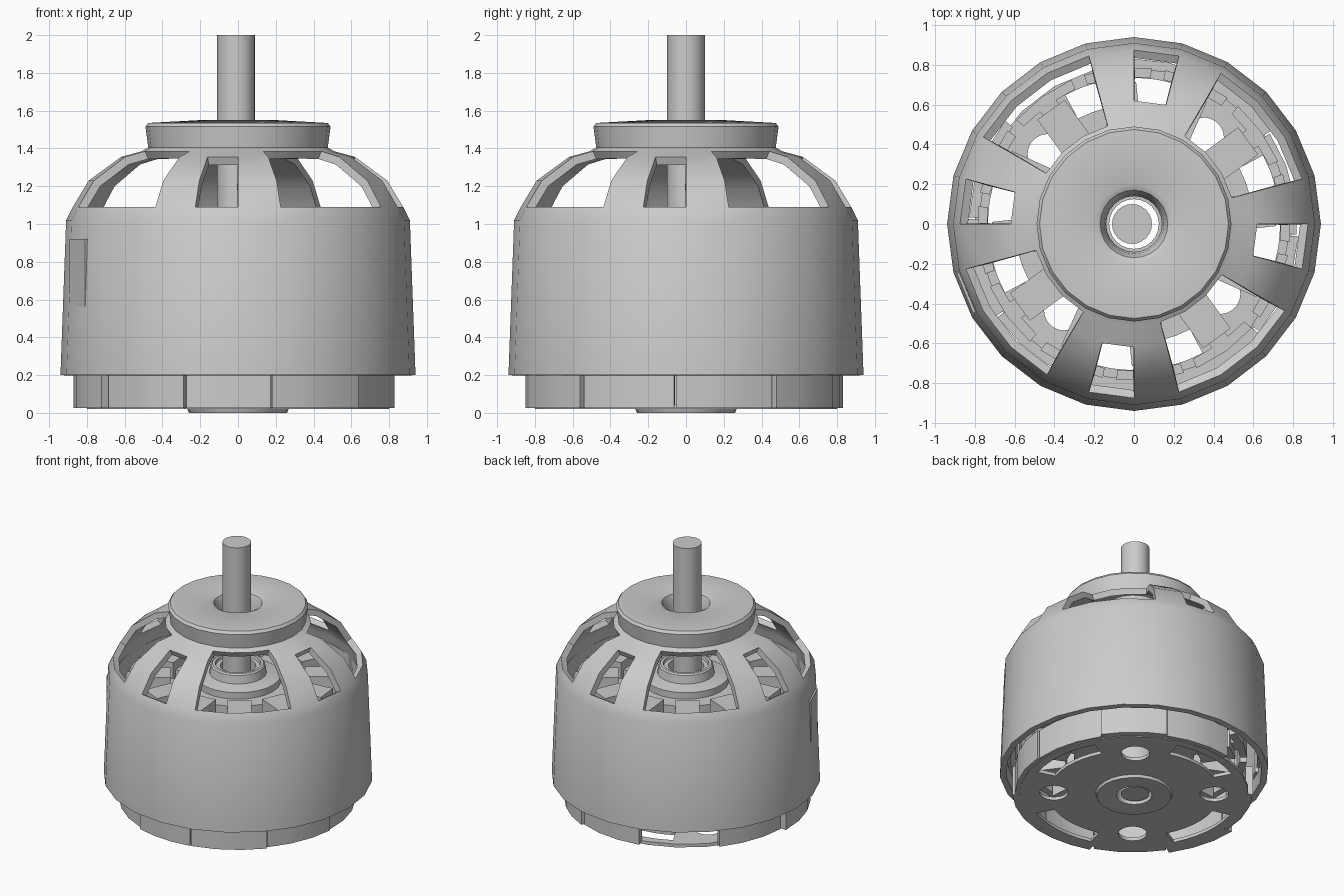
import bpy, bmesh
from math import sin, cos, radians, ceil

if "Cube" in bpy.data.objects:
    bpy.data.objects.remove(bpy.data.objects["Cube"])


def finish(name, bm, angle=30):
    bmesh.ops.remove_doubles(bm, verts=bm.verts, dist=1e-5)
    bmesh.ops.recalc_face_normals(bm, faces=bm.faces)
    mesh = bpy.data.meshes.new(name)
    bm.to_mesh(mesh)
    bm.free()
    ob = bpy.data.objects.new(name, mesh)
    bpy.context.collection.objects.link(ob)
    smooth(ob, angle)
    return ob


def smooth(ob, angle=30):
    bpy.ops.object.select_all(action='DESELECT')
    bpy.context.view_layer.objects.active = ob
    ob.select_set(True)
    bpy.ops.object.shade_smooth_by_angle(angle=radians(angle))


def ring_point(bm, r, deg, z):
    return bm.verts.new((r * cos(radians(deg)), r * sin(radians(deg)), z))


def lathe(bm, profile, n=24, closed=True, skip=lambda row, col: False):
    """Revolve (radius, z) points, leaving out skipped cells."""
    rings = [[ring_point(bm, r, 360 * i / n, z) for i in range(n)] for r, z in profile]
    rows = len(rings) if closed else len(rings) - 1
    for j in range(rows):
        a, b = rings[j], rings[(j + 1) % len(rings)]
        for i in range(n):
            if not skip(j, i):
                k = (i + 1) % n
                bm.faces.new((a[i], a[k], b[k], b[i]))
    loose = [v for v in bm.verts if not v.link_faces]
    bmesh.ops.delete(bm, geom=loose, context='VERTS')


def arc_block(bm, r0, r1, a0, a1, z0, z1, step=15):
    """Curved block between two radii and two angles."""
    n = max(1, ceil((a1 - a0) / step))
    secs = []
    for i in range(n + 1):
        a = a0 + (a1 - a0) * i / n
        secs.append([ring_point(bm, r, a, z) for r, z in ((r0, z0), (r1, z0), (r1, z1), (r0, z1))])
    for s, t in zip(secs, secs[1:]):
        for j in range(4):
            k = (j + 1) % 4
            bm.faces.new((s[j], s[k], t[k], t[j]))
    bm.faces.new(secs[0])
    bm.faces.new(secs[-1])


def radial_box(bm, r0, r1, width, z0, z1, deg):
    c, s = cos(radians(deg)), sin(radians(deg))
    v = [bm.verts.new((r * c - w * s, r * s + w * c, z))
         for z in (z0, z1)
         for r, w in ((r0, -width / 2), (r1, -width / 2), (r1, width / 2), (r0, width / 2))]
    for f in ((0, 1, 2, 3), (4, 5, 6, 7), (0, 1, 5, 4), (1, 2, 6, 5), (2, 3, 7, 6), (3, 0, 4, 7)):
        bm.faces.new([v[i] for i in f])


# Rotating bell: wall, eight spokes, cap and funnel hole in one shell
def bell_window(row, col):
    c = col % 6
    return (row in (2, 3) and c == 5) or (row in (2, 3, 4) and c in (1, 2, 3))


bm = bmesh.new()
lathe(bm, [(.94, .2), (.91, 1.02), (.875, 1.09), (.79, 1.23), (.62, 1.355), (.51, 1.385),
           (.475, 1.405), (.48, 1.44), (.49, 1.515), (.475, 1.535), (.20, 1.55), (.17, 1.535),
           (.15, 1.49), (.14, 1.42)],
      closed=False, skip=bell_window)
bell = finish("bell", bm)
mod = bell.modifiers.new("thickness", 'SOLIDIFY')
mod.thickness = .045
mod.offset = -1
bpy.ops.object.modifier_apply(modifier=mod.name)
smooth(bell, 50)

# Magnets lining the bell, one sitting proud of the wall
bm = bmesh.new()
for i in range(12):
    arc_block(bm, .865, .888, 30 * i + 2, 30 * i + 28, .3, .95)
arc_block(bm, .89, .925, 195.5, 209, .47, .92)
finish("magnets", bm)

# Shaft
bm = bmesh.new()
bmesh.ops.create_cone(bm, cap_ends=True, segments=24, radius1=.1, radius2=.1, depth=1.98)
bmesh.ops.translate(bm, verts=bm.verts, vec=(-.01, 0, 1.01))
finish("shaft", bm)

# Bearing sleeve with a stepped shoulder
bm = bmesh.new()
lathe(bm, [(.125, .02), (.19, .02), (.19, .93), (.30, .93), (.30, .98), (.20, 1.0),
           (.19, 1.06), (.18, 1.07), (.16, 1.07), (.155, 1.05), (.125, 1.05)])
finish("bearing_sleeve", bm)

# Stator hub, teeth, windings and tooth tips
bm = bmesh.new()
lathe(bm, [(.19, .3), (.42, .3), (.42, .93), (.19, .93)])
finish("stator_hub", bm)
teeth, coils = bmesh.new(), bmesh.new()
for i in range(12):
    a = 6 + 30 * i
    radial_box(teeth, .40, .76, .10, .3, .93, a)
    arc_block(teeth, .74, .79, a - 12.5, a + 12.5, .3, .93)
    radial_box(coils, .47, .71, .17, .25, 1.0, a)
finish("stator_teeth", teeth)
finish("windings", coils)

# Base plate with four round holes and four curved slots
bm = bmesh.new()
lathe(bm, [(.125, .02), (.80, .02), (.80, .045), (.125, .045)])
plate = finish("base_plate", bm)
bm = bmesh.new()
for k in range(4):
    a = radians(51 + 90 * k)
    new = bmesh.ops.create_cone(bm, cap_ends=True, segments=20, radius1=.1, radius2=.1, depth=.4)['verts']
    bmesh.ops.translate(bm, verts=new, vec=(.56 * cos(a), .56 * sin(a), 0))
    arc_block(bm, .60, .735, 74 + 90 * k, 118 + 90 * k, -.2, .2, 8)
cutter = finish("cutter", bm)
cutter.hide_render = True
bpy.context.view_layer.objects.active = plate
mod = plate.modifiers.new("holes", 'BOOLEAN')
mod.operation = 'DIFFERENCE'
mod.solver = 'EXACT'
mod.object = cutter
bpy.ops.object.modifier_apply(modifier=mod.name)
bpy.data.objects.remove(cutter)
smooth(plate)

# Raised boss under the plate
bm = bmesh.new()
lathe(bm, [(.125, .005), (.15, 0), (.26, 0), (.27, .025), (.125, .025)])
finish("base_boss", bm)

# Stepped rim panels, with one left open for the wires
bm = bmesh.new()
for a0, a1, r in ((-78, -41, .85), (-41, -4, .83), (-4, 34, .82), (34, 66, .85), (66, 102, .83),
                  (141, 178, .83), (178, 214, .87), (214, 250, .83), (251, 282, .85)):
    arc_block(bm, .78, r, a0 + .3, a1 - .3, .025, .25)
finish("rim_panels", bm)
